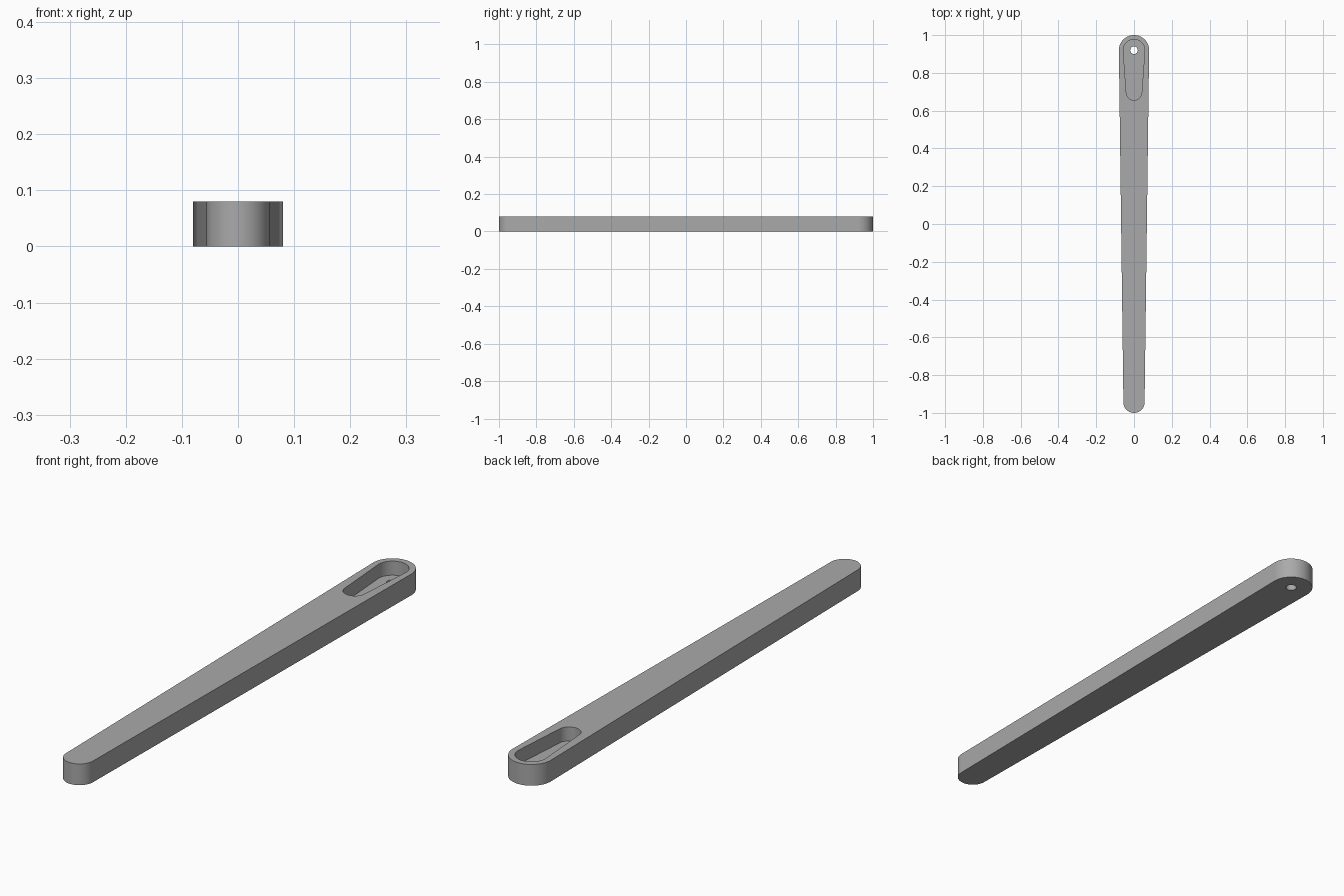
import bpy
import math

cube = bpy.data.objects.get("Cube")
if cube:
    bpy.data.objects.remove(cube, do_unlink=True)

HEIGHT = 0.08
FLOOR = 0.027
EYE_Y = 0.92

grey = bpy.data.materials.new("plain grey")
grey.use_nodes = True
colour = (0.4, 0.4, 0.4, 1)
grey.diffuse_color = colour
grey.node_tree.nodes["Principled BSDF"].inputs["Base Color"].default_value = colour


def tapered_outline(y_wide, r_wide, y_narrow, r_narrow, steps=32):
    """Two round ends joined by their common tangent lines."""
    tilt = math.asin((r_wide - r_narrow) / (y_wide - y_narrow))
    points = []
    for y, r, start, sweep in ((y_wide, r_wide, -tilt, math.pi + 2 * tilt),
                               (y_narrow, r_narrow, math.pi + tilt, math.pi - 2 * tilt)):
        for i in range(steps + 1):
            a = start + sweep * i / steps
            points.append((r * math.cos(a), y + r * math.sin(a)))
    return points


def circle(y, r, steps=32):
    return [(r * math.cos(math.tau * i / steps), y + r * math.sin(math.tau * i / steps))
            for i in range(steps)]


def prism(name, outline, bottom, top):
    n = len(outline)
    verts = [(x, y, z) for z in (bottom, top) for x, y in outline]
    faces = [tuple(reversed(range(n))), tuple(range(n, 2 * n))]
    faces += [(i, (i + 1) % n, n + (i + 1) % n, n + i) for i in range(n)]
    mesh = bpy.data.meshes.new(name)
    mesh.from_pydata(verts, [], faces)
    mesh.materials.append(grey)
    obj = bpy.data.objects.new(name, mesh)
    bpy.context.collection.objects.link(obj)
    return obj


# Tapered bar with rounded ends
bar = prism("tapered_bar", tapered_outline(EYE_Y, 0.08, -0.944, 0.056), 0, HEIGHT)

# Recess in the wide end, and the small hole through its floor
cutters = [
    prism("recess_cutter", tapered_outline(EYE_Y, 0.057, 0.697, 0.041), FLOOR, HEIGHT + 0.1),
    prism("hole_cutter", circle(EYE_Y, 0.02), -0.1, HEIGHT + 0.1),
]
bpy.ops.object.select_all(action="DESELECT")
bpy.context.view_layer.objects.active = bar
bar.select_set(True)
for cutter in cutters:
    cutter.hide_render = True
    cut = bar.modifiers.new(cutter.name, "BOOLEAN")
    cut.operation = "DIFFERENCE"
    cut.solver = "EXACT"
    cut.object = cutter
    bpy.ops.object.modifier_apply(modifier=cut.name)
    bpy.data.objects.remove(cutter, do_unlink=True)

bpy.ops.object.shade_smooth_by_angle(angle=math.radians(30))
